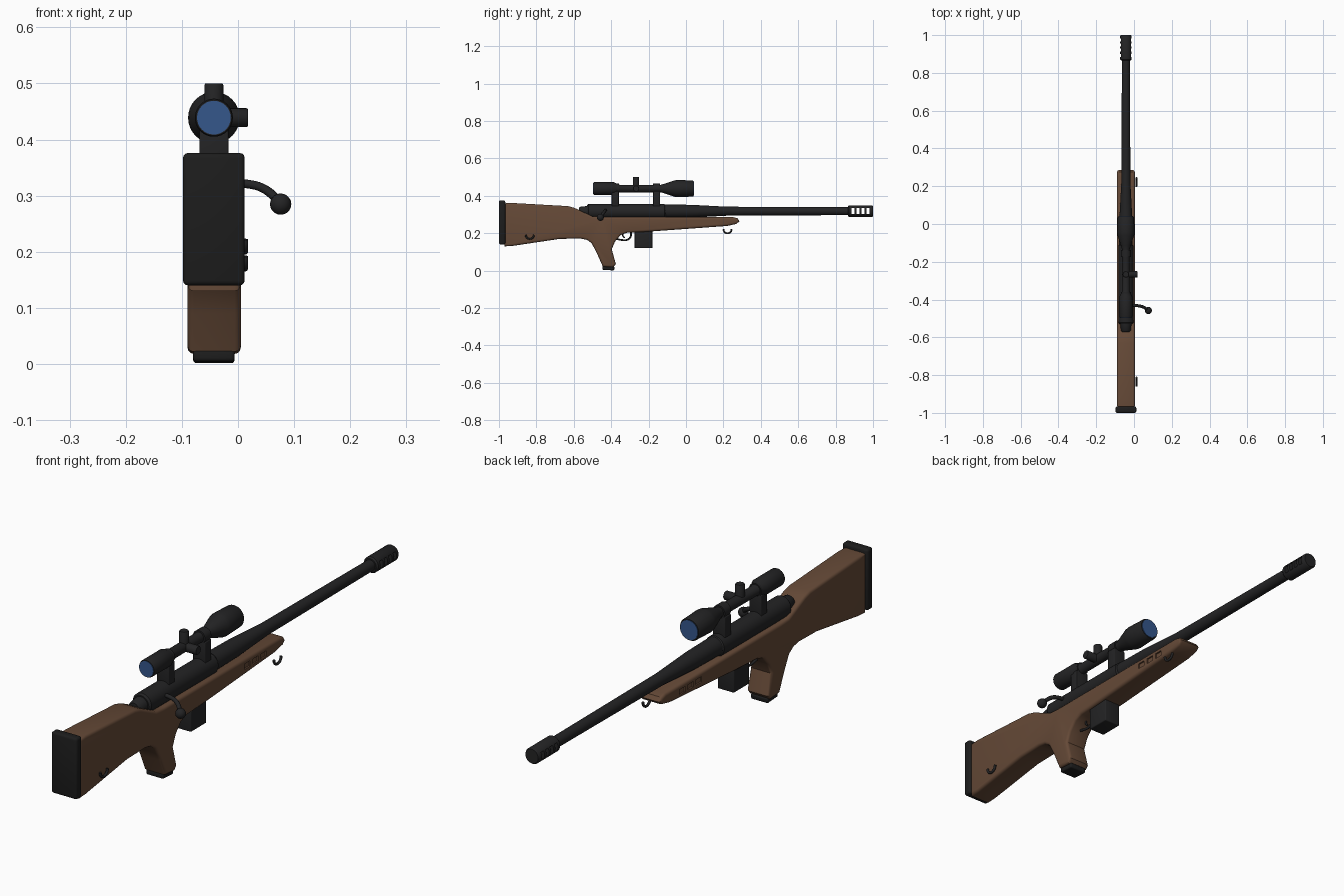
import bpy, bmesh, math
from mathutils import Vector, Matrix

if "Cube" in bpy.data.objects:
    bpy.data.objects.remove(bpy.data.objects["Cube"])

CX = -0.043      # centre plane of the rifle
BORE = 0.318     # height of the barrel axis
SIGHT = 0.439    # height of the scope axis


def material(name, rgb):
    m = bpy.data.materials.new(name)
    m.use_nodes = True
    m.diffuse_color = (*rgb, 1)
    m.node_tree.nodes["Principled BSDF"].inputs["Base Color"].default_value = (*rgb, 1)
    return m


WOOD = material("walnut brown", (0.13, 0.067, 0.038))
METAL = material("gunmetal black", (0.017, 0.017, 0.018))
RUBBER = material("rubber black", (0.012, 0.012, 0.012))
GLASS = material("lens blue", (0.035, 0.095, 0.26))


def shade(ob):
    ob.data.shade_smooth()
    ob.data.set_sharp_from_angle(angle=math.radians(35))


def finish(name, bm, mat):
    bmesh.ops.recalc_face_normals(bm, faces=bm.faces)
    me = bpy.data.meshes.new(name)
    bm.to_mesh(me)
    bm.free()
    me.materials.append(mat)
    ob = bpy.data.objects.new(name, me)
    bpy.context.collection.objects.link(ob)
    shade(ob)
    return ob


def box(name, lo, hi, mat, bevel=0.0, tilt=0.0):
    bm = bmesh.new()
    bmesh.ops.create_cube(bm, size=1)
    lo, hi = Vector(lo), Vector(hi)
    bmesh.ops.scale(bm, vec=hi - lo, verts=bm.verts)
    if bevel:
        bmesh.ops.bevel(bm, geom=bm.edges[:], offset=bevel, segments=3,
                        profile=0.5, affect='EDGES')
    bmesh.ops.rotate(bm, matrix=Matrix.Rotation(tilt, 3, 'X'), verts=bm.verts)
    bmesh.ops.translate(bm, vec=(lo + hi) / 2, verts=bm.verts)
    return finish(name, bm, mat)


def lathe(name, profile, origin, mat, axis=(0, 1, 0), sides=32):
    """Revolve (distance, radius) pairs about an axis."""
    bm = bmesh.new()
    turn = Vector((0, 0, 1)).rotation_difference(Vector(axis))
    rings = []
    for d, r in profile:
        ring = []
        for i in range(sides):
            a = math.tau * i / sides
            p = turn @ Vector((r * math.cos(a), r * math.sin(a), d))
            ring.append(bm.verts.new(p + Vector(origin)))
        rings.append(ring)
    for a, b in zip(rings, rings[1:]):
        for i in range(sides):
            j = (i + 1) % sides
            bm.faces.new((a[i], a[j], b[j], b[i]))
    bm.faces.new(rings[0])
    bm.faces.new(rings[-1])
    return finish(name, bm, mat)


def tube(name, points, radius, mat):
    """Sweep a round section along a smooth path."""
    cu = bpy.data.curves.new(name, 'CURVE')
    cu.dimensions = '3D'
    cu.bevel_depth = radius
    cu.bevel_resolution = 3
    cu.resolution_u = 6
    cu.use_fill_caps = True
    sp = cu.splines.new('BEZIER')
    sp.bezier_points.add(len(points) - 1)
    for bp, p in zip(sp.bezier_points, points):
        bp.co = p
        bp.handle_left_type = bp.handle_right_type = 'AUTO'
    cu.materials.append(mat)
    ob = bpy.data.objects.new(name, cu)
    bpy.context.collection.objects.link(ob)


def cut(ob, cutters):
    bpy.context.view_layer.objects.active = ob
    for c in cutters:
        mod = ob.modifiers.new("cut", 'BOOLEAN')
        mod.operation = 'DIFFERENCE'
        mod.solver = 'EXACT'
        mod.object = c
        bpy.ops.object.modifier_apply(modifier=mod.name)
        bpy.data.objects.remove(c)
    shade(ob)


# Stock: side outline extruded across, with rounded long edges
outline = [(-0.97, 0.36), (-0.93, 0.362), (-0.63, 0.345), (-0.595, 0.335),
           (-0.5, 0.29), (-0.45, 0.287), (0.25, 0.287), (0.275, 0.28),
           (0.286, 0.265), (0.27, 0.25), (0.22, 0.239), (-0.17, 0.211),
           (-0.315, 0.203), (-0.35, 0.19), (-0.38, 0.155), (-0.397, 0.115),
           (-0.375, 0.035), (-0.39, 0.018), (-0.445, 0.022), (-0.475, 0.09),
           (-0.505, 0.148), (-0.53, 0.165), (-0.565, 0.172), (-0.675, 0.17),
           (-0.93, 0.132), (-0.97, 0.13)]
bm = bmesh.new()
side = bm.faces.new([bm.verts.new((-0.09, y, z)) for y, z in outline])
ext = bmesh.ops.extrude_face_region(bm, geom=[side], use_keep_orig=True)
bmesh.ops.translate(bm, vec=(0.095, 0, 0),
                    verts=[v for v in ext["geom"] if isinstance(v, bmesh.types.BMVert)])
bmesh.ops.recalc_face_normals(bm, faces=bm.faces)
rim = [e for e in bm.edges if abs(e.verts[0].co.x - e.verts[1].co.x) < 0.001]
bmesh.ops.bevel(bm, geom=rim, offset=0.011, segments=3, profile=0.5,
                affect='EDGES', clamp_overlap=False)
stock = finish("stock", bm, WOOD)

# Shallow vents on both sides of the fore-end
cut(stock, [box("vent_cutter", (x - 0.006, y - 0.017, 0.248), (x + 0.006, y + 0.017, 0.269), WOOD)
            for x in (-0.09, 0.005) for y in (0.05, 0.1, 0.15)])

box("butt_pad", (-0.098, -1.0, 0.14), (0.012, -0.966, 0.376), RUBBER, 0.009)
box("grip_cap", (-0.08, -0.447, 0.003), (-0.006, -0.383, 0.024), RUBBER, 0.006, -0.06)

# Receiver, barrel and muzzle brake
lathe("receiver", [(-0.53, 0.034), (-0.522, 0.04), (-0.115, 0.04), (-0.108, 0.035)],
      (CX, 0, 0.316), METAL)
lathe("bolt_shroud", [(-0.572, 0.02), (-0.565, 0.026), (-0.525, 0.03)], (CX, 0, 0.316), METAL)
lathe("barrel", [(-0.11, 0.036), (0.03, 0.034), (0.22, 0.024), (0.88, 0.021)],
      (CX, 0, BORE), METAL)
brake = lathe("muzzle_brake", [(0.866, 0.026), (0.872, 0.031), (0.994, 0.031), (1.0, 0.027)],
              (CX, 0, BORE), METAL)
cut(brake, [box("slot_cutter", (CX - 0.1, y - 0.008, BORE - 0.016),
                (CX + 0.1, y + 0.008, BORE + 0.016), METAL)
            for y in (0.893, 0.92, 0.947, 0.974)])

# Bolt handle with its knob
tube("bolt_handle", [(-0.02, -0.43, 0.322), (0.015, -0.432, 0.321),
                     (0.045, -0.438, 0.313), (0.077, -0.458, 0.286)], 0.008, METAL)
bm = bmesh.new()
bmesh.ops.create_uvsphere(bm, u_segments=16, v_segments=10, radius=0.019,
                          matrix=Matrix.Translation((0.076, -0.458, 0.285)))
finish("bolt_knob", bm, METAL)

# Magazine, trigger and guard
box("magazine", (-0.078, -0.275, 0.12), (-0.008, -0.18, 0.225), METAL, 0.004)
tube("trigger_guard", [(CX, -0.385, 0.175), (CX, -0.35, 0.165), (CX, -0.315, 0.165),
                       (CX, -0.297, 0.18), (CX, -0.293, 0.21)], 0.005, METAL)
tube("trigger", [(CX, -0.335, 0.205), (CX, -0.338, 0.188), (CX, -0.328, 0.175)], 0.004, METAL)

# Sling loops: open half rings on the left side
for name, y, z in (("rear_sling_loop", -0.835, 0.192), ("front_sling_loop", 0.222, 0.222)):
    arc = [math.pi + math.pi * i / 6 for i in range(7)]
    tube(name, [(0.013, y + 0.022 * math.cos(a), z + 0.022 * math.sin(a)) for a in arc],
         0.005, METAL)

# Scope body, lenses and turrets
lathe("scope_body", [(-0.495, 0.032), (-0.49, 0.034), (-0.385, 0.034), (-0.355, 0.02),
                     (-0.135, 0.02), (-0.115, 0.026), (-0.06, 0.044), (-0.045, 0.046),
                     (0.036, 0.043), (0.041, 0.04)], (CX, 0, SIGHT), METAL)
lathe("eyepiece_lens", [(-0.497, 0.03), (-0.49, 0.03)], (CX, 0, SIGHT), GLASS)
lathe("objective_lens", [(0.036, 0.037), (0.043, 0.037)], (CX, 0, SIGHT), GLASS)
for name, axis in (("top_turret", (0, 0, 1)), ("side_turret", (1, 0, 0))):
    lathe(name, [(0, 0.017), (0.058, 0.017), (0.061, 0.015)], (CX, -0.267, SIGHT),
          METAL, axis, 20)

# Scope mounts: a post and a clamping ring each
for name, y in (("rear_mount", -0.378), ("front_mount", -0.157)):
    box(name + "_post", (CX - 0.026, y - 0.019, 0.335), (CX + 0.026, y + 0.019, 0.425),
        METAL, 0.003)
    lathe(name + "_ring", [(y - 0.019, 0.026), (y + 0.019, 0.026)], (CX, 0, SIGHT), METAL)
